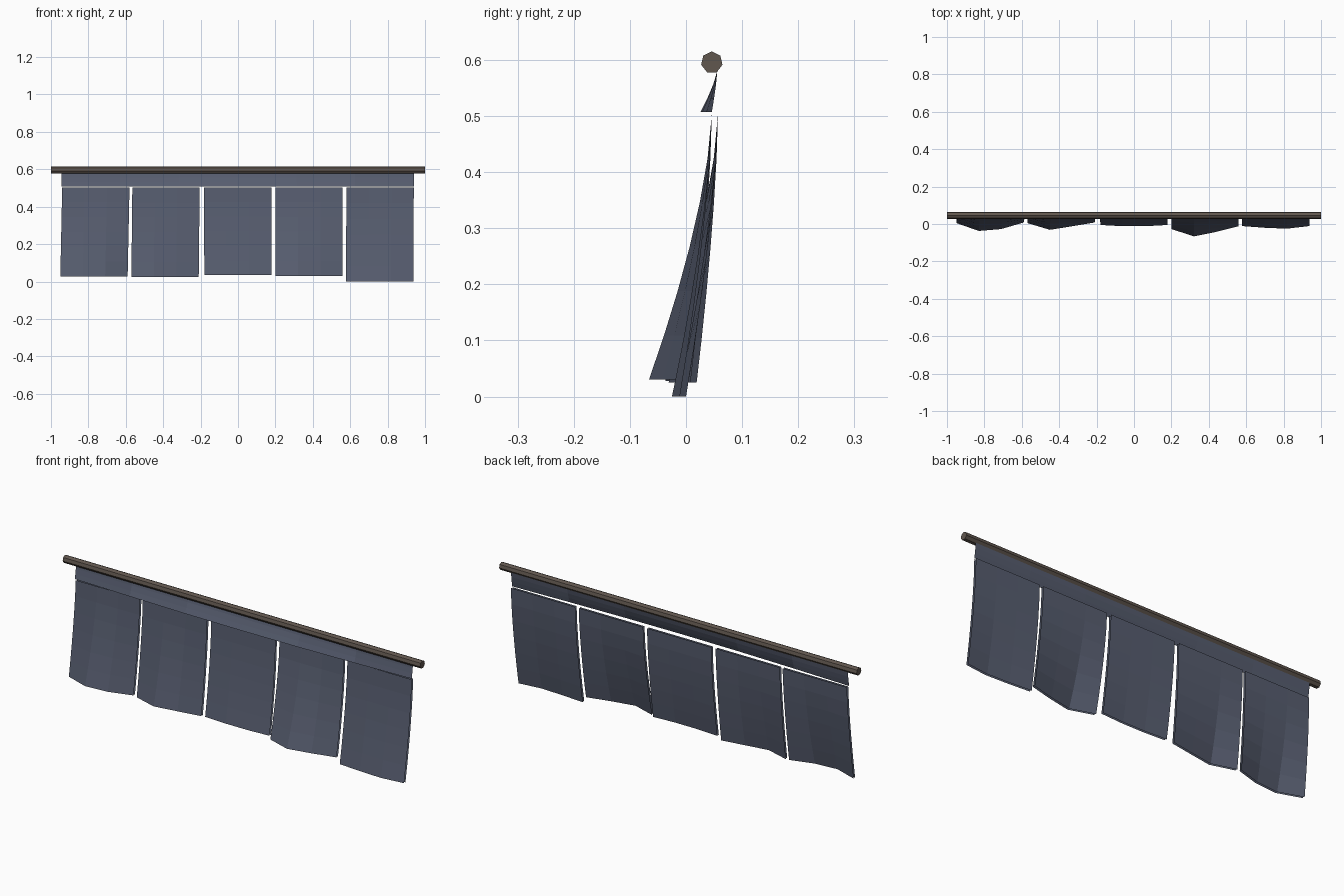
import bpy, bmesh, math

if "Cube" in bpy.data.objects:
    bpy.data.objects.remove(bpy.data.objects["Cube"], do_unlink=True)


def material(name, color):
    mat = bpy.data.materials.new(name)
    mat.use_nodes = True
    mat.diffuse_color = (*color, 1)
    mat.node_tree.nodes["Principled BSDF"].inputs["Base Color"].default_value = (*color, 1)
    return mat


cloth = material("slate blue cloth", (0.095, 0.11, 0.16))
wood = material("brown wood", (0.12, 0.095, 0.078))


def finish(bm, name, mat):
    mesh = bpy.data.meshes.new(name)
    bm.to_mesh(mesh)
    bm.free()
    mesh.materials.append(mat)
    obj = bpy.data.objects.new(name, mesh)
    bpy.context.collection.objects.link(obj)


def add_sheet(bm, rows, cols, point, flip=False):
    """Grid of quads; point(u, t) gives a position, u across and t downward."""
    grid = [[bm.verts.new(point(c / cols, r / rows)) for c in range(cols + 1)]
            for r in range(rows + 1)]
    for r in range(rows):
        for c in range(cols):
            quad = [grid[r][c], grid[r + 1][c], grid[r + 1][c + 1], grid[r][c + 1]]
            bm.faces.new(quad[::-1] if flip else quad)


def mix(a, b, t):
    return a + (b - a) * t


# Seven-sided pole
bm = bmesh.new()
rings = []
for x in (-1, 1):
    rings.append([bm.verts.new((x, 0.046 + 0.0195 * math.sin(a), 0.5955 + 0.0195 * math.cos(a)))
                  for a in (math.tau * i / 7 for i in range(7))])
for i in range(7):
    j = (i + 1) % 7
    bm.faces.new((rings[0][i], rings[0][j], rings[1][j], rings[1][i]))
for ring in rings:
    bm.faces.new(ring)
bmesh.ops.recalc_face_normals(bm, faces=bm.faces)
finish(bm, "pole", wood)


# Header strip hanging from the pole, bowed forward in the middle
def header_point(u, t):
    bow = 0.01 + 0.02 * math.sin(math.pi * u)
    return (mix(-0.945, 0.94, u), 0.056 - bow * t ** 1.3, mix(0.582, 0.507, t))


bm = bmesh.new()
add_sheet(bm, 3, 6, header_point)
finish(bm, "header_strip", cloth)

# Hanging panels: top left x, bottom left x, bottom z, forward bow across the hem
WIDTH, LAYER_GAP, TOP = 0.36, 0.011, 0.503
panels = [
    (-0.94, -0.95, 0.028, (0.005, -0.037, -0.027, 0.008)),
    (-0.565, -0.57, 0.025, (0.005, -0.031, -0.012, 0.008)),
    (-0.182, -0.18, 0.035, (-0.005, -0.012, -0.012, -0.005)),
    (0.2, 0.2, 0.03, (-0.027, -0.066, -0.042, -0.012)),
    (0.58, 0.577, 0.0, (-0.011, -0.02, -0.025, -0.011)),
]
for number, (top_x, low_x, low_z, hem) in enumerate(panels, 1):
    bm = bmesh.new()
    for back in (False, True):
        def panel_point(u, t):
            low_y = hem[round(u * 3)]
            y = mix(0.046, low_y, t ** 1.5) + (LAYER_GAP if back else 0)
            return (mix(top_x, low_x, t) + WIDTH * u, y, mix(TOP, low_z, t))
        add_sheet(bm, 6, 3, panel_point, flip=back)
    finish(bm, f"cloth_panel_{number}", cloth)
